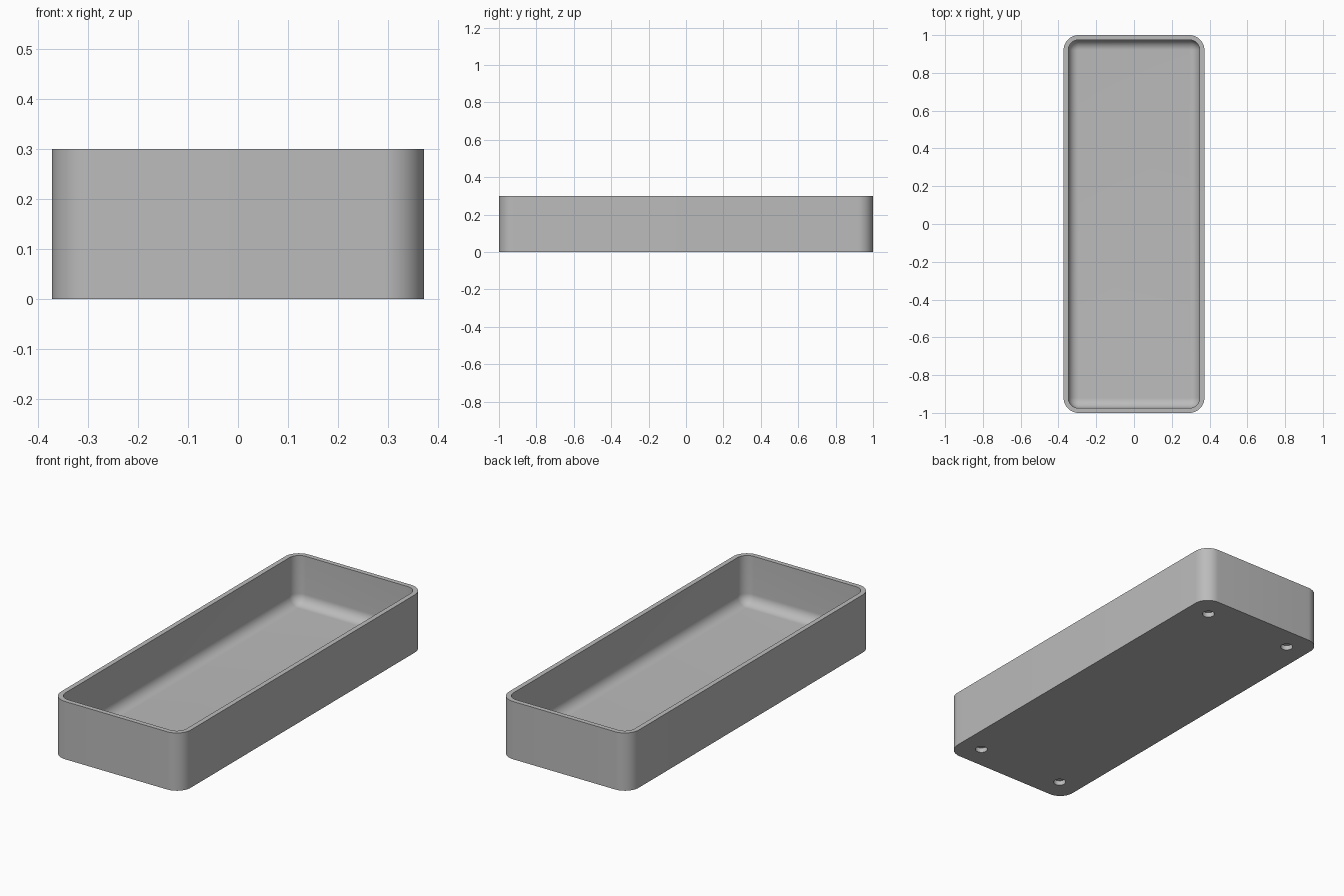
import bpy
import bmesh
from math import cos, sin, pi, radians

if "Cube" in bpy.data.objects:
    bpy.data.objects.remove(bpy.data.objects["Cube"])

HALF_X, HALF_Y, HEIGHT = 0.373, 1.0, 0.3
CORNER, WALL, FLOOR, FILLET = 0.08, 0.025, 0.05, 0.053
STEPS = 12

grey = bpy.data.materials.new("plain grey")
grey.use_nodes = True
colour = (0.5, 0.5, 0.5, 1)
grey.diffuse_color = colour
grey.node_tree.nodes["Principled BSDF"].inputs["Base Color"].default_value = colour


def make_object(name, bm):
    bmesh.ops.recalc_face_normals(bm, faces=bm.faces)
    mesh = bpy.data.meshes.new(name)
    bm.to_mesh(mesh)
    bm.free()
    mesh.materials.append(grey)
    obj = bpy.data.objects.new(name, mesh)
    bpy.context.collection.objects.link(obj)
    return obj


def rounded_ring(bm, inset, z):
    """Rounded rectangle, moved inward from the outer outline."""
    r = CORNER - inset
    cx, cy = HALF_X - CORNER, HALF_Y - CORNER
    ring = []
    for q, (sx, sy) in enumerate([(1, 1), (-1, 1), (-1, -1), (1, -1)]):
        for i in range(STEPS + 1):
            a = (q + i / STEPS) * pi / 2
            ring.append(bm.verts.new((sx * cx + r * cos(a), sy * cy + r * sin(a), z)))
    return ring


# Tray: outer wall, rim, inner wall, filleted floor
profile = [(0, 0), (0, HEIGHT), (WALL, HEIGHT)]
for i in range(STEPS + 1):
    a = i / STEPS * pi / 2
    profile.append((WALL + FILLET * (1 - cos(a)), FLOOR + FILLET * (1 - sin(a))))
bm = bmesh.new()
rings = [rounded_ring(bm, inset, z) for inset, z in profile]
for low, high in zip(rings, rings[1:]):
    for i in range(len(low)):
        j = (i + 1) % len(low)
        bm.faces.new((low[i], low[j], high[j], high[i]))
bm.faces.new(rings[0])
bm.faces.new(rings[-1])
tray = make_object("tray", bm)

# Four blind holes in the underside
HOLE_RADIUS, HOLE_DEPTH = 0.03, 0.025
bm = bmesh.new()
for sx in (-1, 1):
    for sy in (-1, 1):
        made = bmesh.ops.create_cone(bm, cap_ends=True, segments=32, radius1=HOLE_RADIUS,
                                     radius2=HOLE_RADIUS, depth=HOLE_DEPTH * 2)
        bmesh.ops.translate(bm, verts=made["verts"], vec=(sx * 0.254, sy * 0.878, 0))
cutter = make_object("hole_cutter", bm)
cutter.hide_render = True

cut = tray.modifiers.new("foot holes", "BOOLEAN")
cut.operation = "DIFFERENCE"
cut.solver = "EXACT"
cut.object = cutter
bpy.context.view_layer.objects.active = tray
tray.select_set(True)
bpy.ops.object.modifier_apply(modifier=cut.name)
bpy.data.objects.remove(cutter)

bpy.ops.object.shade_smooth_by_angle(angle=radians(35))
